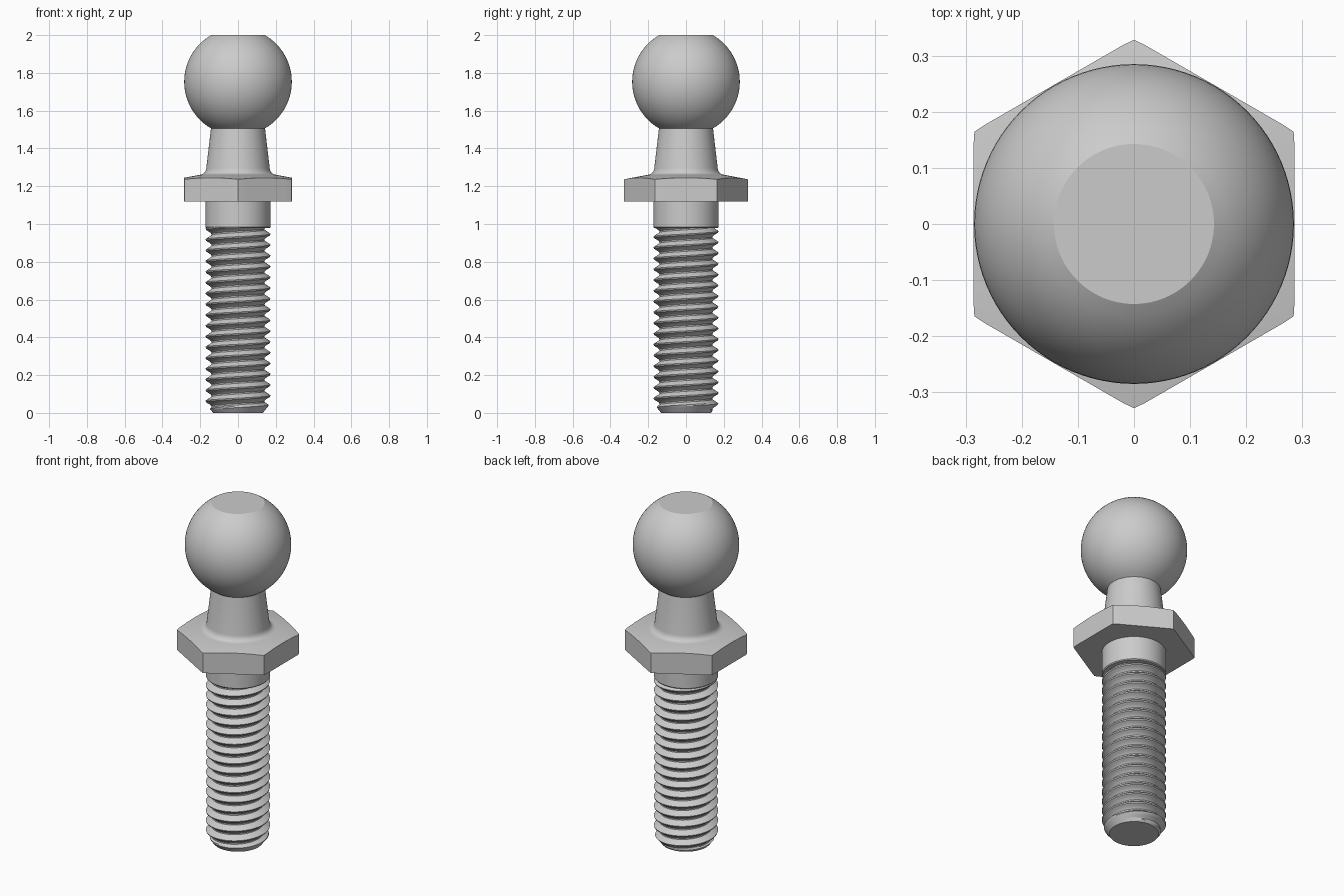
import bpy
import bmesh
from math import sin, cos, pi, radians

if "Cube" in bpy.data.objects:
    bpy.data.objects.remove(bpy.data.objects["Cube"], do_unlink=True)

steel = bpy.data.materials.new("plain steel grey")
steel.use_nodes = True
GREY = (0.6, 0.6, 0.6, 1)
steel.diffuse_color = GREY
steel.node_tree.nodes["Principled BSDF"].inputs["Base Color"].default_value = GREY

SIDES = 96


def build(name, rows, wrap=0):
    """Skin rows of (radius, z) pairs, one pair per column, around the z axis.
    wrap is how many rows the surface climbs in one turn."""
    bm = bmesh.new()
    grid = []
    for row in rows:
        grid.append([])
        for j, (r, z) in enumerate(row):
            a = 2 * pi * j / SIDES
            grid[-1].append(bm.verts.new((r * cos(a), r * sin(a), z)))
    for i in range(len(rows) - 1):
        for j in range(SIDES):
            k, up = (j + 1, 0) if j + 1 < SIDES else (0, wrap)
            if i + 1 + up < len(rows):
                bm.faces.new((grid[i][j], grid[i + up][k],
                              grid[i + 1 + up][k], grid[i + 1][j]))
    bmesh.ops.remove_doubles(bm, verts=bm.verts[:], dist=1e-5)
    bmesh.ops.holes_fill(bm, edges=[e for e in bm.edges if e.is_boundary], sides=0)
    bmesh.ops.recalc_face_normals(bm, faces=bm.faces[:])
    mesh = bpy.data.meshes.new(name)
    bm.to_mesh(mesh)
    bm.free()
    mesh.materials.append(steel)
    obj = bpy.data.objects.new(name, mesh)
    bpy.context.collection.objects.link(obj)
    bpy.ops.object.select_all(action='DESELECT')
    obj.select_set(True)
    bpy.context.view_layer.objects.active = obj
    bpy.ops.object.shade_smooth_by_angle(angle=radians(20))
    return obj


def lathe(name, profile):
    return build(name, [[p] * SIDES for p in profile])


# Ball with flat top, cut off where it meets the neck
BALL_R, BALL_Z = 0.285, 1.753
lathe("ball_head", [(BALL_R * cos(a), BALL_Z + BALL_R * sin(a))
                    for a in (radians(-60 + 5 * i) for i in range(25))])

# Tapered neck with a fillet running onto the flange
start, bend, end = (0.168, 1.295), (0.1725, 1.265), (0.2, 1.261)
fillet = []
for i in range(13):
    t = i / 12
    fillet.append(tuple((1 - t) ** 2 * p + 2 * t * (1 - t) * q + t * t * s
                        for p, q, s in zip(start, bend, end)))
lathe("neck", [(0.143, 1.508)] + fillet)

# Hexagonal flange with a shallow conical top and softened corners
hexagon = []
for j in range(SIDES):
    d = (2 * pi * j / SIDES + pi / 6) % (pi / 3) - pi / 6
    hexagon.append(min(0.286 / cos(d), 0.3285))
build("hex_flange", [
    [(r, 1.12) for r in hexagon],
    [(r, 1.261 - 0.19 * (r - 0.2)) for r in hexagon],
    [(0.199, 1.261)] * SIDES,
])

# Plain collar below the flange
lathe("collar", [(0.168, 0.978), (0.172, 0.983), (0.172, 1.13)])

# Right-handed thread, chamfered at the tip
PITCH, TOP, CREST, ROOT, STEPS = 0.057, 1.0, 0.172, 0.141, 8


def thread_radius(z, turn):
    phase = ((z - 0.005) / PITCH - turn) % 1
    d = abs(phase - 0.5) * 2
    t = min(max((d - 0.12) / 0.68, 0), 1)
    return min(CREST + (ROOT - CREST) * t, 0.132 + 0.8 * z)


rows = []
for i in range(-2 * STEPS, int(TOP / PITCH + 3) * STEPS):
    row = []
    for j in range(SIDES):
        z = min(max(PITCH * (i / STEPS + j / SIDES), 0), TOP)
        row.append((thread_radius(z, j / SIDES), z))
    rows.append(row)
build("threaded_shank", rows, wrap=STEPS)
